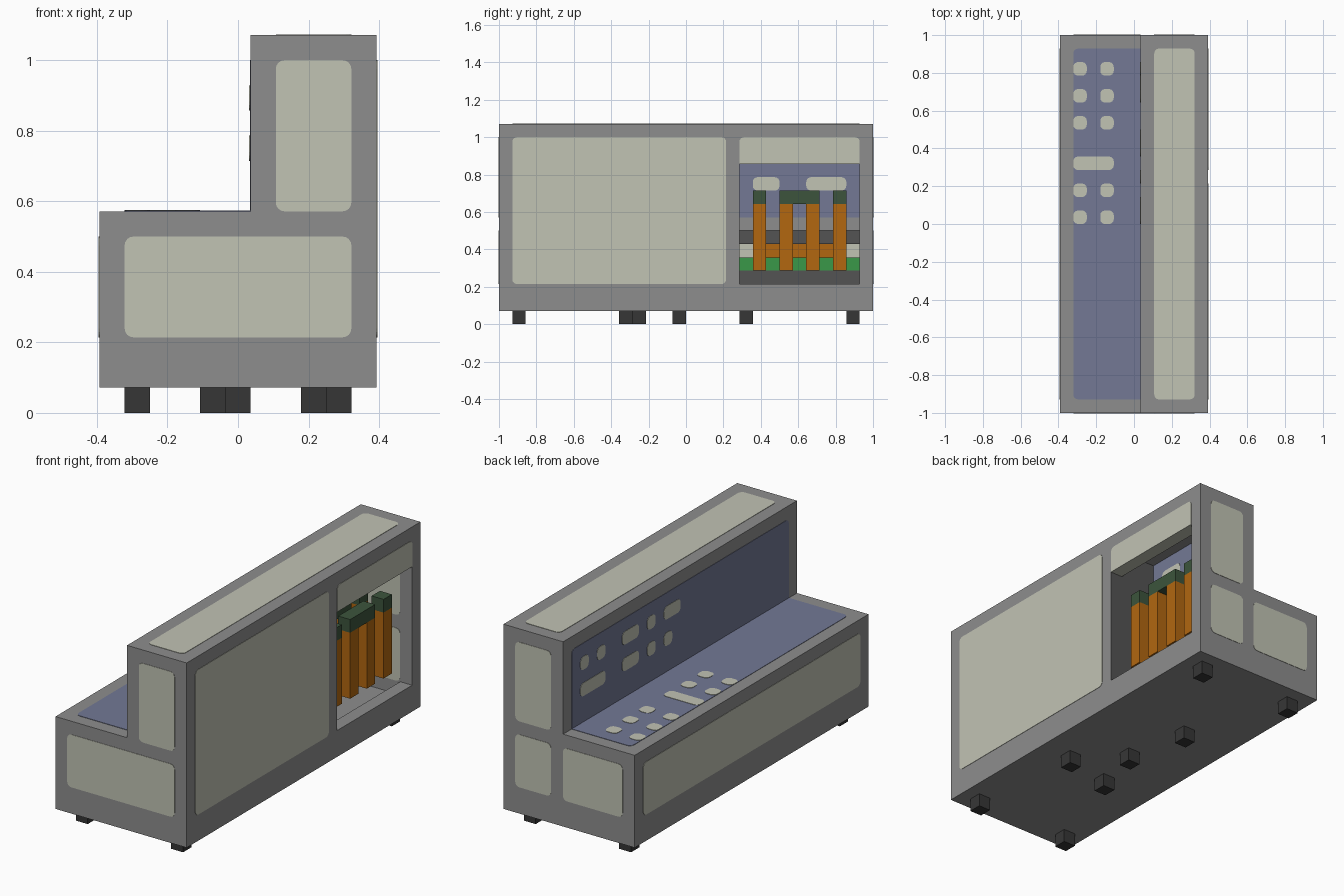
import bpy
import bmesh
from math import sin, cos, pi
from mathutils import Vector

cube = bpy.data.objects.get("Cube")
if cube:
    bpy.data.objects.remove(cube, do_unlink=True)

U = 2 / 28                      # one grid cell; the body is 11 x 28 x 15 cells


def pos(i, j, k):
    return Vector(((i - 5.5) * U, (j - 14) * U, k * U))


def material(name, r, g, b):
    lin = [((c / 255 + 0.055) / 1.055) ** 2.4 for c in (r, g, b)] + [1]
    m = bpy.data.materials.new(name)
    m.use_nodes = True
    m.diffuse_color = lin
    bsdf = m.node_tree.nodes["Principled BSDF"]
    bsdf.inputs["Base Color"].default_value = lin
    bsdf.inputs["Roughness"].default_value = 0.8
    return m


GREY = material("mid grey", 141, 141, 141)
BEIGE = material("pale beige", 193, 195, 180)
BLUE = material("slate blue", 115, 121, 149)
DARK = material("dark grey", 84, 84, 84)
BLACK = material("charcoal", 54, 54, 54)
ORANGE = material("burnt orange", 178, 103, 16)
GREEN = material("green", 58, 152, 72)
FOREST = material("forest green", 60, 84, 60)


def prism(name, points, offset, *mats):
    """Solid from a planar outline swept along an offset."""
    bm = bmesh.new()
    face = bm.faces.new([bm.verts.new(p) for p in points])
    ext = bmesh.ops.extrude_face_region(bm, geom=[face])
    verts = [v for v in ext["geom"] if isinstance(v, bmesh.types.BMVert)]
    bmesh.ops.translate(bm, verts=verts, vec=offset)
    bmesh.ops.recalc_face_normals(bm, faces=bm.faces)
    me = bpy.data.meshes.new(name)
    bm.to_mesh(me)
    bm.free()
    for m in mats:
        me.materials.append(m)
    ob = bpy.data.objects.new(name, me)
    bpy.context.collection.objects.link(ob)
    return ob


def box(name, i, j, k, mat):
    pts = [pos(i[0], j[0], k[0]), pos(i[1], j[0], k[0]),
           pos(i[1], j[1], k[0]), pos(i[0], j[1], k[0])]
    return prism(name, pts, Vector((0, 0, (k[1] - k[0]) * U)), mat)


def plate(name, axis, side, at, u, v, mat, lift=0.002, r=0.35, square=()):
    """Thin round-cornered plate lying on the plane axis = at (cells)."""
    pts = []
    corners = [(u[1], v[1], 0), (u[0], v[1], 1), (u[0], v[0], 2), (u[1], v[0], 3)]
    for n, (cu, cv, q) in enumerate(corners):
        rad = 0 if n in square else r
        su, sv = (1 if q in (0, 3) else -1), (1 if q in (0, 1) else -1)
        for s in range(5 if rad else 1):
            a = (q + s / 4) * pi / 2
            c = [cu - su * rad + rad * cos(a), cv - sv * rad + rad * sin(a)]
            c.insert(axis, at)
            pts.append(pos(*c))
    d = Vector((0, 0, 0))
    d[axis] = side
    return prism(name, [p - d * 0.002 for p in pts], d * (0.002 + lift), mat)


# L-shaped shell with a hollow bay that opens through the tall side
outline = [(0, 1), (11, 1), (11, 15), (6, 15), (6, 8), (0, 8)]
shell = prism("shell", [pos(i, 0, k) for i, k in outline], Vector((0, 28 * U, 0)),
              GREY, DARK, BEIGE)
bay = [(1, 2), (10, 2), (10, 3), (11.5, 3), (11.5, 12),
       (10, 12), (10, 14), (7, 14), (7, 7), (1, 7)]
cutter = prism("bay_cutter", [pos(i, 18, k) for i, k in bay],
               Vector((0, 9 * U, 0)), GREY)
cutter.hide_render = True
mod = shell.modifiers.new("bay", "BOOLEAN")
mod.operation, mod.solver, mod.object = "DIFFERENCE", "EXACT", cutter
bpy.context.view_layer.update()
hollow = bpy.data.meshes.new_from_object(
    shell.evaluated_get(bpy.context.evaluated_depsgraph_get()))
shell.modifiers.clear()
shell.data = hollow
bpy.data.objects.remove(cutter, do_unlink=True)

# Dark partition wall and beige lintel underside
for f in hollow.polygons:
    c, n = f.center, f.normal
    f.material_index = 0
    if n.y > 0.9 and abs(c.y - pos(0, 18, 0).y) < 0.01:
        f.material_index = 1
    elif n.z < -0.9 and abs(c.z - 12 * U) < 0.01:
        f.material_index = 2

# Outer panels
plate("front_lower_panel", 1, -1, 0, (1, 10), (3, 7), BEIGE)
plate("front_upper_panel", 1, -1, 0, (7, 10), (8, 14), BEIGE)
plate("top_panel", 2, 1, 15, (7, 10), (1, 27), BEIGE)
plate("low_side_panel", 0, -1, 0, (1, 27), (3, 7), BEIGE)
plate("tall_side_panel", 0, 1, 11, (1, 17), (3, 14), BEIGE)
plate("lintel_panel", 0, 1, 11, (18, 27), (12, 14), BEIGE, square=(2, 3))

# End panels, on the outside and inside of the back wall
for tag, at, side in (("outer", 28, 1), ("inner", 27, -1)):
    plate(f"back_upper_panel_{tag}", 1, side, at, (7, 10), (8, 14), BEIGE)
    plate(f"back_lower_panel_{tag}", 1, side, at, (7, 10), (3, 7), BEIGE)
    plate(f"back_seat_panel_{tag}", 1, side, at, (1, 6), (3, 7), BEIGE)
plate("low_side_panel_inner", 0, 1, 1, (18, 27), (3, 7), BEIGE, r=0)

# Blue control surfaces
plate("seat_surface", 2, 1, 8, (1, 6), (1, 27), BLUE, square=(0, 3))
plate("upright_surface", 0, -1, 6, (1, 27), (8, 14), BLUE, square=(2, 3))
plate("bay_back_surface", 0, 1, 7, (18, 27), (8, 14), BLUE, r=0)

# Seat buttons
for j in (14, 16, 21, 23, 25):
    for i in (1, 3):
        plate("seat_button", 2, 1, 8, (i, i + 1), (j, j + 1), BEIGE, 0.004)
plate("seat_bar", 2, 1, 8, (1, 4), (18, 19), BEIGE, 0.004)

# Upright buttons: first cell, last cell, row
for a, b, k in ((25, 26, 12), (23, 24, 12), (19, 21, 12), (17, 18, 12), (14, 16, 12),
                (23, 26, 10), (19, 21, 10), (17, 18, 10), (15, 16, 10)):
    plate("upright_button", 0, -1, 6, (a, b), (k, k + 1), BEIGE, 0.004)
    if a >= 18:
        plate("bay_back_button", 0, 1, 7, (a, b), (k, k + 1), BEIGE, 0.004)

# Orange columns with green caps, in two rows
for i in (9, 7):
    for j in (19, 21, 23, 25):
        box("column", (i, i + 1), (j, j + 1), (4, 9), ORANGE)
    for a, b in ((19, 20), (21, 24), (25, 26)):
        box("column_cap", (i, i + 1), (a, b), (9, 10), FOREST)

# Stacked layers deep in the bay
box("base_layer", (1, 6), (18, 27), (2, 4), DARK)
box("green_board", (1, 6), (18, 27), (4, 5), GREEN)
box("orange_strip", (2, 5), (19, 26), (5, 6), ORANGE)
box("under_seat_layer", (1, 6), (18, 27), (6, 7), DARK)

# Feet
for i, j in ((9, 1), (1, 1), (8, 10), (4, 9), (5, 13), (4, 18), (9, 26), (1, 26)):
    box("foot", (i, i + 1), (j, j + 1), (0, 1), BLACK)
